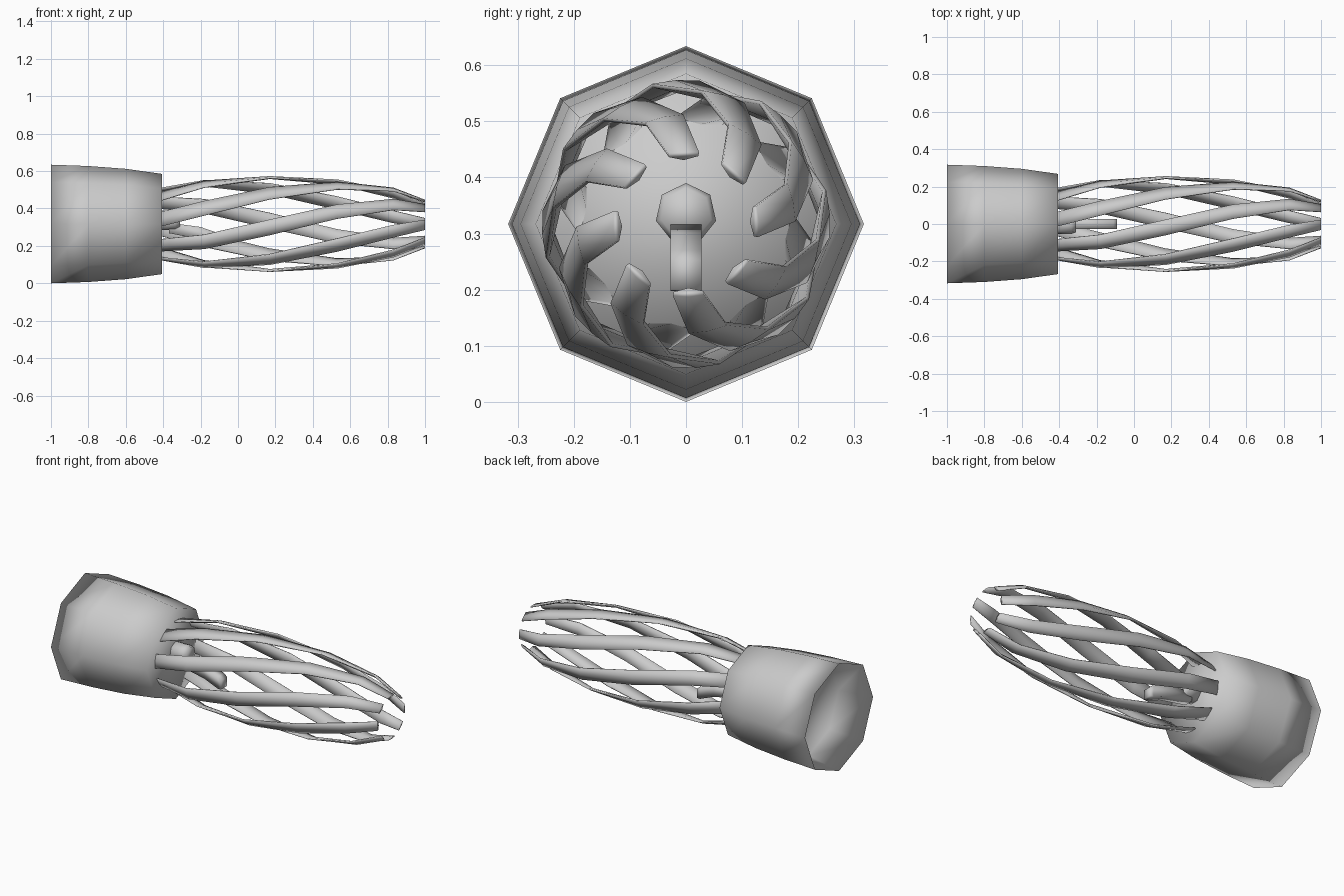
import bpy, bmesh
from math import sin, cos, pi, radians

if "Cube" in bpy.data.objects:
    bpy.data.objects.remove(bpy.data.objects["Cube"])

CZ = 0.317  # height of the long axis


def loft(name, rings, smooth_angle=None):
    """Skin closed rings of points and cap both ends."""
    bm = bmesh.new()
    vr = [[bm.verts.new(p) for p in ring] for ring in rings]
    n = len(vr[0])
    for a, b in zip(vr, vr[1:]):
        for i in range(n):
            j = (i + 1) % n
            bm.faces.new((a[i], a[j], b[j], b[i]))
    bm.faces.new(vr[0])
    bm.faces.new(vr[-1])
    bmesh.ops.recalc_face_normals(bm, faces=bm.faces)
    for f in bm.faces:
        f.smooth = True
    me = bpy.data.meshes.new(name)
    bm.to_mesh(me)
    bm.free()
    ob = bpy.data.objects.new(name, me)
    bpy.context.collection.objects.link(ob)
    if smooth_angle:
        bpy.ops.object.select_all(action='DESELECT')
        ob.select_set(True)
        bpy.context.view_layer.objects.active = ob
        bpy.ops.object.shade_smooth_by_angle(angle=radians(smooth_angle))
    return ob


def ngon(x, r, n, cz=CZ):
    """Ring in the yz plane with a corner on top."""
    return [(x, r * sin(2 * pi * i / n), cz + r * cos(2 * pi * i / n)) for i in range(n)]


# eight-sided housing with a hollow rear end
loft("housing", [ngon(x, r, 8) for x, r in
                 ((-.8, .28), (-1, .317), (-.8, .31), (-.6, .295), (-.407, .268))])

# twisted cage bars, thin at the edges: x, outer radius, width
STATIONS = [(-.41, .195, .08), (-.18, .24, .084), (.17, .257, .085),
            (.53, .24, .08), (.83, .195, .07), (1.0, .13, .056)]
TWIST = 80


def bar_ring(start, x, r, w):
    mid = radians(start + TWIST * (1 - x) / 1.41)
    half = w / 2 / r
    pts = [(r, -half), (r, 0), (r, half),
           (r - .007, half), (r - .016, 0), (r - .007, -half)]
    return [(x, q * cos(mid + a), CZ + q * sin(mid + a)) for q, a in pts]


for k in range(8):
    loft(f"cage_bar_{k + 1}", [bar_ring(45 * k + 2, *s) for s in STATIONS])

# small hub on the housing face
loft("hub", [ngon(x, r, 7, .335) for x, r in
             ((-.42, .055), (-.335, .055), (-.31, .046))])

# drooping lever from the hub
lever = []
for x, z, h in ((-.37, .296, .028), (-.2, .268, .033), (-.11, .234, .036), (-.09, .226, .026)):
    lever.append([(x, -.028, z - h), (x, .028, z - h), (x, .028, z + h), (x, -.028, z + h)])
loft("lever", lever)
